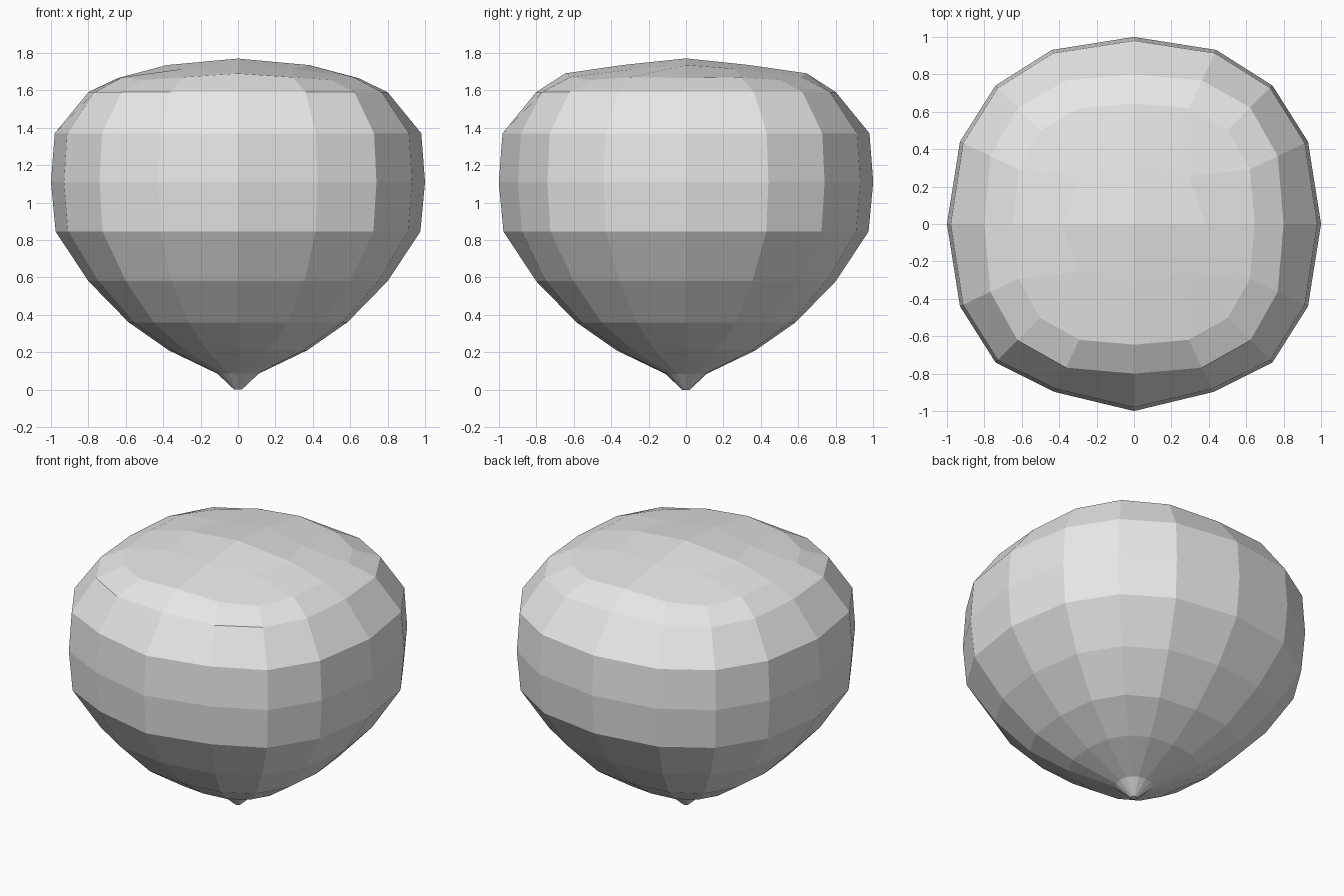
import bpy, bmesh
from math import sin, cos, radians

cube = bpy.data.objects.get("Cube")
if cube:
    bpy.data.objects.remove(cube, do_unlink=True)

# Plain grey shell colour
grey = bpy.data.materials.new("shell_grey")
grey.use_nodes = True
colour = (0.8, 0.8, 0.8, 1)
grey.diffuse_color = colour
grey.node_tree.nodes["Principled BSDF"].inputs["Base Color"].default_value = colour

# Rings from the pointed tip upwards: height, radius, corner bulge
PROFILE = [(0, .02, 1), (.085, .11, 1.05), (.21, .37, 1.08), (.36, .585, 1.09),
           (.58, .80, 1.06), (.845, .975, 1.05), (1.11, 1, 1.047),
           (1.37, .98, 1.05), (1.59, .80, 1.1), (1.665, .645, 1.1)]
SIDES = 16
STEPS = [0, 25.3, 45, 64.7]


def make_ring(bm, z, radius, bulge):
    """Rounded-square ring with four segments per side."""
    ring = []
    for k in range(SIDES):
        angle = radians(90 * (k // 4) + STEPS[k % 4])
        factor = (1, 1 + (bulge - 1) * .62, bulge, 1 + (bulge - 1) * .62)[k % 4]
        if k in (11, 13) and .8 < z < 1.4:
            factor *= .965          # slightly flatter front
        r = radius * factor
        ring.append(bm.verts.new((r * cos(angle), r * sin(angle), z)))
    return ring


bm = bmesh.new()
rings = [make_ring(bm, *row) for row in PROFILE]

# Wall of the nut
for low, high in zip(rings, rings[1:]):
    for k in range(SIDES):
        n = (k + 1) % SIDES
        bm.faces.new((low[k], low[n], high[n], high[k]))
bm.faces.new(rings[0][::-1])

# Domed top: a four by four grid inside the last ring
rim = rings[-1]
for k, v in enumerate(rim):
    v.co.z += {0: .025 if k in (4, 12) else 0, 2: -.01}.get(k % 4, .005)
inner = []
for j in range(8):
    a = radians(45 * j)
    r, z = (.39, 1.715) if j % 2 else (.36, 1.735)
    inner.append(bm.verts.new((r * cos(a) * 1.06, r * sin(a) * .93, z)))
centre = bm.verts.new((0, 0, 1.77))
for j in range(1, 8, 2):
    before, corner, after = inner[j - 1], inner[j], inner[(j + 1) % 8]
    k = 2 * j
    bm.faces.new((rim[k - 1], rim[k], rim[k + 1], corner))
    bm.faces.new((rim[k - 2], rim[k - 1], corner, before))
    bm.faces.new((rim[k + 1], rim[(k + 2) % SIDES], after, corner))
    bm.faces.new((centre, before, corner, after))

bmesh.ops.recalc_face_normals(bm, faces=bm.faces)
mesh = bpy.data.meshes.new("nut_body")
bm.to_mesh(mesh)
bm.free()
mesh.materials.append(grey)
nut = bpy.data.objects.new("nut_body", mesh)
bpy.context.collection.objects.link(nut)
